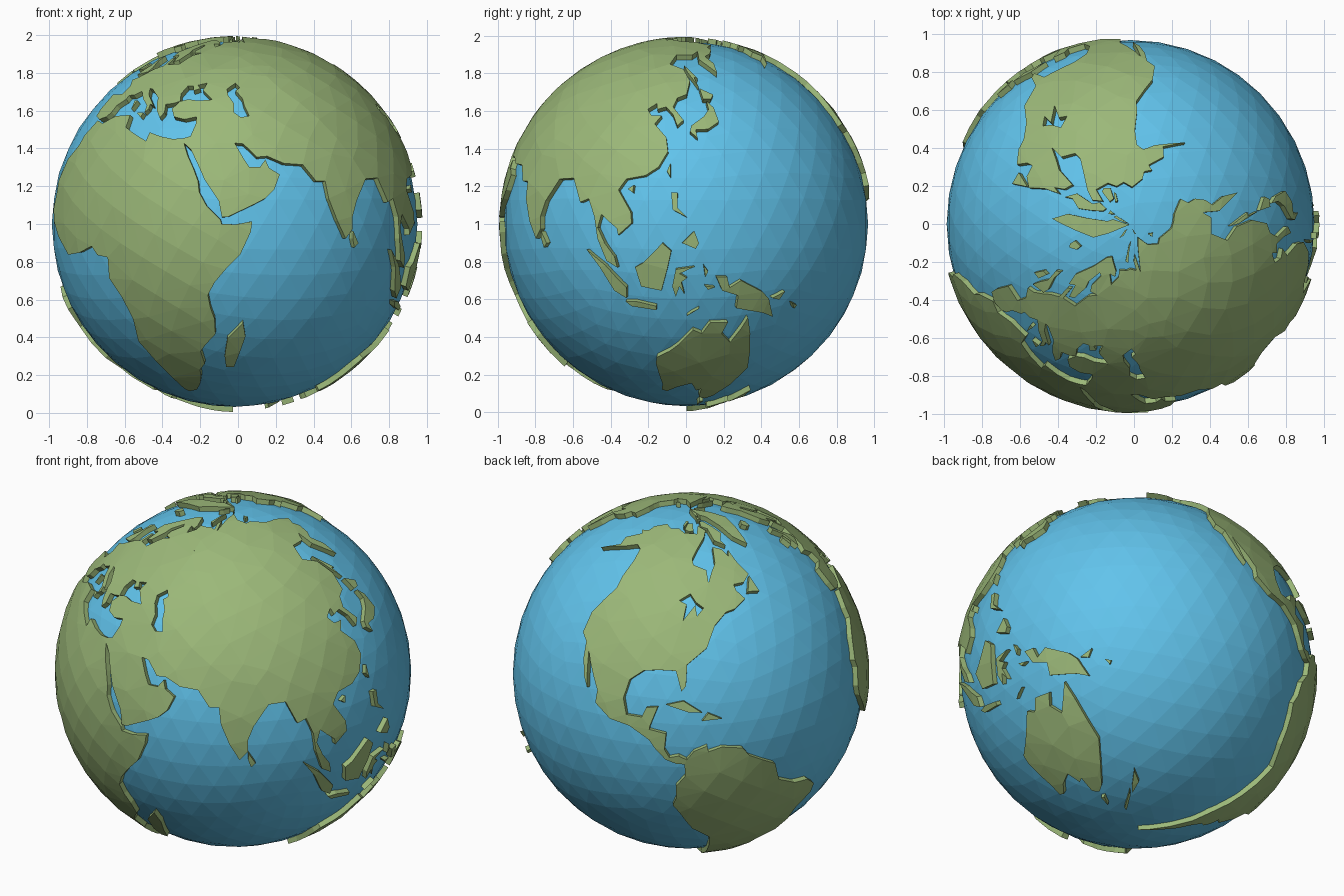
import bpy, math
from mathutils import Vector
from mathutils.geometry import delaunay_2d_cdt

CENTRE = Vector((-0.018, 0, 1.0))
R_SEA, R_LAND, R_IN = 0.968, 0.995, 0.945

def material(name, rgb):
    m = bpy.data.materials.new(name)
    m.diffuse_color = (*rgb, 1)
    return m
GREEN = material("land_green", (0.33, 0.48, 0.19))
BLUE = material("sea_blue", (0.12, 0.55, 0.84))

# Oval world-map projection (one value per 5 degrees of latitude), wrapped round the ball
WIDTH = [1, .9986, .9954, .99, .9822, .973, .96, .9427, .9216, .8962, .8679, .835,
         .7986, .7597, .7186, .6732, .6213, .5722, .5322]
HEIGHT = [0, .062, .124, .186, .248, .31, .372, .434, .4958, .5571, .6176, .6769,
          .7346, .7903, .8435, .8936, .9394, .9761, 1]

def lookup(table, lat):
    i, t = divmod(abs(lat) / 5, 1)
    return table[int(i)] * (1 - t) + table[int(i) + 1] * t

def on_ball(lon, lat):
    a = math.radians(-43 + 1.18 * lookup(WIDTH, lat) * (lon - 10))
    b = 110 * math.copysign(lookup(HEIGHT, lat), lat) - 15.4
    b = math.radians(max(-89.5, min(89.5, b)))
    return Vector((math.sin(a) * math.cos(b), -math.cos(a) * math.cos(b), math.sin(b)))

# Even scatter of points that gives the land its facets
N = 560
SCATTER = []
for k in range(N):
    z = 1 - (2 * k + 1) / N
    r, a = math.sqrt(1 - z * z), k * 2.399963
    SCATTER.append(Vector((r * math.cos(a), r * math.sin(a), z)))

def ring(coords):
    """Coastline on the unit ball with long edges divided."""
    pts = [on_ball(*c) for c in coords]
    out = []
    for p, q in zip(pts, pts[1:] + pts[:1]):
        n = max(1, math.ceil(p.angle(q) / 0.16))
        out += [p.lerp(q, i / n).normalized() for i in range(n)]
    return out

def inside(p, loops):
    hit = False
    for loop in loops:
        for a, b in zip(loop, loop[1:] + loop[:1]):
            if (a.y > p.y) != (b.y > p.y):
                if p.x < a.x + (p.y - a.y) * (b.x - a.x) / (b.y - a.y):
                    hit = not hit
    return hit

def land(name, coords, *holes):
    """Raised plate of land from a longitude/latitude outline."""
    rings = [ring(c) for c in (coords, *holes)]
    n = sum(rings[0], Vector()).normalized()
    e1 = n.orthogonal().normalized()
    e2 = n.cross(e1)
    flat = lambda p: Vector((p.dot(e1), p.dot(e2))) / (1 + p.dot(n))
    loops = [[flat(p) for p in r] for r in rings]
    pts, edges = [], []
    for loop in loops:
        s, m = len(pts), len(loop)
        edges += [(s + i, s + (i + 1) % m) for i in range(m)]
        pts += loop
    coast = sum(rings, [])
    for p in SCATTER:
        if p.dot(n) > -0.3 and min((p - c).length for c in coast) > 0.06:
            if inside(flat(p), loops):
                pts.append(flat(p))
    vs, _, fs, *_ = delaunay_2d_cdt(pts, edges, [], 0, 1e-6)
    ball = []
    for v in vs:
        d = v.length_squared
        ball.append((2 * v.x * e1 + 2 * v.y * e2 + (1 - d) * n) / (1 + d))
    top = []
    for f in fs:
        if inside(sum((vs[i] for i in f), Vector((0, 0))) / 3, loops):
            a, b, c = (ball[i] for i in f)
            top.append(list(f) if (b - a).cross(c - a).dot(a) > 0 else list(f)[::-1])
    m = len(ball)
    sides = {(f[i], f[(i + 1) % 3]) for f in top for i in range(3)}
    faces = top + [[i + m for i in reversed(f)] for f in top]
    faces += [[b, a, a + m, b + m] for a, b in sides if (b, a) not in sides]
    me = bpy.data.meshes.new(name)
    me.from_pydata([p * R_LAND for p in ball] + [p * R_IN for p in ball], [], faces)
    me.materials.append(GREEN)
    ob = bpy.data.objects.new(name, me)
    ob.location = CENTRE
    bpy.context.collection.objects.link(ob)

# Sea
bpy.ops.mesh.primitive_ico_sphere_add(subdivisions=4, radius=R_SEA, location=CENTRE)
sea = bpy.context.object
sea.name = "sea"
sea.data.materials.append(BLUE)

# Continents
land("africa", [(-6, 35.8), (-2, 35), (3, 37), (10, 37.3), (10.5, 34), (15, 32.3), (20, 30.5), (20.5, 32.7),
    (25, 31.6), (29, 31), (32.3, 31.2), (32.6, 30), (34, 27), (35.8, 24), (37.2, 21), (37.5, 18.5), (39.5, 15.3),
    (43, 12.3), (43.3, 11.3), (47, 11.2), (51.3, 11.9), (50.8, 9.5), (48, 4.5), (44, 1), (41, -2), (39, -5),
    (39.5, -8), (40.6, -11), (40.6, -15), (37, -18), (34.8, -20), (35.4, -24), (32.7, -26), (32.2, -28.5),
    (30, -31.5), (26, -34), (20, -34.8), (18.3, -33.5), (17, -29), (14.5, -23), (11.8, -17), (13.6, -11),
    (12, -5.5), (9, -1), (9.7, 3.8), (6, 4.3), (4, 6.3), (-2, 4.8), (-7.7, 4.4), (-13, 8.5), (-16.5, 12),
    (-17.4, 14.7), (-16.3, 19), (-17, 21), (-14.5, 26), (-10, 29.5), (-9.5, 32)])
land("europe", [(-5.5, 36.1), (-9, 37), (-9.4, 39), (-8.8, 43.2), (-2, 43.4), (-1.2, 46), (-4.6, 48.2), (-1.5, 49),
    (2, 51), (4.5, 52.5), (8.5, 53.7), (8.2, 57), (10.5, 57.6), (10.8, 54.2), (19, 54.5), (21.3, 57), (23.5, 58.8),
    (29, 60), (33, 66.6), (38, 64), (44, 66.3), (44, 68.3), (54, 68.5), (60, 69), (58, 58), (51.5, 47), (47.5, 45),
    (47.7, 43), (49.5, 40.5), (41.5, 41.7), (37.5, 44.6), (39, 47), (35, 46.3), (36.3, 45.2), (33.6, 44.5),
    (33, 46), (30.5, 46), (28.5, 43.5), (29, 41.2), (26.5, 40.6), (23.5, 40.3), (24, 38), (22.8, 36.5), (21, 38.3),
    (19.4, 41), (19, 42.3), (14, 45), (12.4, 45.2), (13.8, 43.2), (18.4, 40), (16.8, 40.4), (17, 39), (15.8, 38),
    (15.5, 40), (12, 42), (9, 44.3), (6, 43.1), (3.2, 43), (3, 41.8), (0, 40), (-0.5, 38), (-2, 36.8)])
land("scandinavia", [(29, 60), (23, 60), (21.3, 61.5), (25, 65), (22, 65.6), (17.5, 62), (18.5, 60), (16, 56.3),
    (12.9, 55.5), (10.8, 59), (7, 58), (5, 61), (12, 66), (19, 70), (26, 71), (31, 70), (40, 67.7), (40, 66.3), (33, 66.6)])
land("north_and_east_asia", [(60, 69), (68, 68.5), (67, 71), (72, 73), (73, 68), (80, 72.5), (87, 75), (104, 77.5),
    (113, 74), (128, 72), (140, 72.5), (160, 70), (170, 69.5), (180, 69), (190, 66), (180, 64.5), (178, 62.5),
    (170, 60), (163, 58.5), (162, 55), (157, 51), (156, 57), (163, 61.5), (155, 59.3), (143, 59.3), (135, 54.7),
    (141, 52.5), (140, 48), (135, 43.5), (130.5, 42.3), (127.5, 39.7), (129.3, 36), (126.5, 34.5), (126.5, 37.5),
    (125, 39.7), (121.5, 39), (122, 40.7), (118, 39), (119, 37.2), (122.4, 37.2), (119.3, 35), (122, 31.5),
    (121.5, 28), (118, 24.3), (114, 22.3), (108.5, 21.5), (106, 19), (109, 14), (109, 11.5), (105, 8.8),
    (104.8, 10.3), (102.5, 12), (100.7, 13.5), (99.3, 10.5), (101, 7), (103.4, 4), (104, 1.4), (101, 3), (99, 8),
    (98.5, 13), (97, 17), (94.3, 16.2), (92, 21.7), (87, 21.5), (70, 45), (58, 58)])
land("south_and_west_asia", [(87, 21.5), (82, 16.5), (80, 13), (79.8, 10.2), (77.5, 8), (75, 12), (73, 17),
    (72.8, 21), (70, 21), (67, 24.8), (61.5, 25.1), (57, 26.8), (54, 26.6), (50.5, 29.8), (48, 30), (50, 26.5),
    (51.5, 24.2), (54.5, 24.2), (56.3, 26), (57, 24), (59.8, 22.5), (57.7, 19), (55, 17), (52, 15.7), (45, 12.9),
    (43.4, 12.8), (42.7, 16.5), (39, 21.3), (37, 25), (34.8, 28.5), (32.6, 30), (32.3, 31.2), (34.5, 31.7),
    (36, 35), (36, 36.8), (32, 36.1), (28, 36.8), (26.5, 39), (29, 41.2), (32, 41.8), (36, 41.4), (41.5, 41.7),
    (49.5, 40.5), (49, 38), (51, 36.7), (54, 37), (53, 40), (53, 42), (51, 44.5), (53, 45.5), (51.5, 47),
    (58, 58), (70, 45)])
land("north_america", [(-168, 65.5), (-162, 66.5), (-166, 68.5), (-157, 71.2), (-140, 69.7), (-128, 70.3),
    (-115, 68.5), (-96, 68), (-94, 71.5), (-82, 69), (-86, 66.5), (-93, 62), (-94.5, 59), (-92, 57), (-82.5, 55.2),
    (-80, 51.5), (-79, 54.5), (-77, 57), (-78, 62.3), (-70, 61), (-66, 58.5), (-64.5, 60.3), (-61, 56), (-56, 52),
    (-60, 50.2), (-66, 50.2), (-65, 48.5), (-61, 46), (-66, 44), (-70, 43.5), (-74, 40.5), (-75.6, 35.3),
    (-81, 31.5), (-80, 26.5), (-81, 25.2), (-82.7, 28), (-84, 30), (-89.5, 30), (-94, 29.5), (-97.3, 27),
    (-97.5, 22.5), (-95.5, 18.7), (-91, 18.6), (-90.2, 21), (-87, 21.4), (-88.3, 16.5), (-94, 16.1), (-100, 17),
    (-105.5, 20), (-106, 23), (-112, 29), (-114.7, 31.5), (-109.6, 23), (-112, 25.5), (-115, 29.5), (-117.5, 33.2),
    (-121, 35), (-124, 40), (-124.3, 47.5), (-128, 51), (-133, 56), (-140, 59.8), (-147, 60.8), (-152, 59),
    (-163, 54.7), (-157.5, 58.6), (-165, 61), (-161, 64.5)],
    [(-92, 47), (-88, 48.8), (-84, 46.5), (-80, 45), (-82, 43), (-84, 45.8), (-87, 42), (-88, 46)])
land("central_america", [(-88.3, 16.5), (-88.3, 15.8), (-83.5, 15), (-83.5, 11), (-82, 9), (-79.5, 9.5),
    (-77.3, 8.5), (-77.8, 7.3), (-80, 7.4), (-83, 8.4), (-86, 11), (-88, 13.2), (-94, 16.1)])
land("south_america", [(-77.3, 8.5), (-75.5, 10.7), (-72, 12), (-71.5, 10.5), (-68, 11.5), (-62, 10.7), (-60, 8.5),
    (-52, 5), (-50, 0), (-44, -2.5), (-39, -3), (-35.2, -5.5), (-35, -8.5), (-39, -13), (-39, -17.5), (-41, -22),
    (-48, -25.5), (-49, -28.7), (-53.5, -34), (-58, -34.3), (-57, -36.5), (-58, -38.3), (-62, -39), (-65, -41.5),
    (-65.5, -45), (-68, -49), (-69, -52), (-65.3, -54.8), (-70, -55), (-74, -52.5), (-75.3, -47), (-73, -41.5),
    (-73.5, -37), (-71.5, -32), (-70.3, -24), (-70.3, -18.5), (-76, -14), (-79.5, -7.5), (-81.2, -5), (-80, -2.5),
    (-80, 1), (-77.5, 4), (-77.8, 7.3)])
land("australia", [(113.5, -24), (114, -22), (119, -20), (122, -18), (126, -14), (129, -15), (131, -12), (136.5, -12),
    (135.5, -15), (139.5, -17.5), (141.5, -13.5), (142.5, -10.7), (145.3, -15), (149, -20.5), (153, -25.5),
    (152.5, -32), (150, -37.5), (146.5, -39), (143.5, -38.7), (140.5, -38), (138, -34), (135.5, -34.7),
    (131, -31.5), (124, -33), (118, -35), (115, -34.3), (115.7, -31.5)])
# Arctic and Atlantic islands
land("greenland", [(-44, 60), (-52, 64), (-54, 69), (-58, 75), (-70, 76.5), (-62, 81), (-35, 83.5), (-14, 81.5),
    (-20, 75), (-22, 70.5), (-36, 66), (-42, 62)])
land("baffin_island", [(-65, 62), (-75, 64.5), (-78, 69.5), (-88, 71), (-88, 73.5), (-78, 73), (-68, 70), (-62, 66.5), (-68, 64)])
land("ellesmere_island", [(-62, 82.5), (-75, 78.5), (-80, 76.5), (-90, 77), (-92, 81), (-80, 83)])
land("victoria_island", [(-117, 70), (-107, 69), (-102, 69.5), (-105, 73), (-117, 73)])
land("banks_island", [(-125, 72), (-121, 71.5), (-117, 74), (-124, 74.3)])
land("devon_island", [(-80, 74.7), (-92, 74.7), (-91, 76.5)])
land("iceland", [(-22, 64), (-24, 65.5), (-16, 66.4), (-14, 65), (-18.5, 63.5)])
land("svalbard", [(16, 76.6), (26, 78), (25, 80.3), (12, 79.5)])
land("novaya_zemlya", [(52, 71), (57, 70.7), (60, 74), (68, 76.8), (58, 75.3)])
land("north_siberian_isle", [(95, 79), (105, 78.5), (96, 81)])
land("east_siberian_isle", [(138, 74.5), (150, 74.8), (143, 76)])
land("britain", [(-5, 50), (1.3, 51.2), (1.6, 52.7), (-2, 56), (-3, 58.5), (-5.5, 57.5), (-3, 54.3), (-4.5, 52)])
land("ireland", [(-10, 52), (-6.3, 52.3), (-6, 54.8), (-9, 54.5)])
land("newfoundland", [(-59, 47.6), (-53, 47), (-56, 51.5)])
land("cuba", [(-84.8, 22), (-80, 23), (-74.3, 20.2), (-78, 20.3)])
land("hispaniola", [(-74, 18.2), (-72.5, 20), (-68.5, 18.5)])
land("sicily", [(12.5, 37.9), (15.4, 38), (15, 36.7)])
land("sardinia", [(8.3, 41.5), (9.7, 41.5), (9, 39)])
# Indian Ocean and Pacific islands
land("madagascar", [(49.3, -12), (50.4, -15.7), (47.2, -25), (44, -25), (43.5, -21.5), (44.5, -16.3)])
land("sri_lanka", [(80, 9.7), (81.8, 7), (80.5, 6), (79.8, 8)])
land("sumatra", [(95.4, 5.5), (100.5, 2), (103.5, -1), (106, -3.2), (105.7, -5.8), (102.3, -4), (98.8, 1.5)])
land("java", [(105.3, -6.6), (108.5, -6.6), (114.4, -7.8), (114.4, -8.8), (107, -7.8)])
land("borneo", [(109, 1.5), (111.3, 2.5), (116.8, 7), (119, 5.2), (117.7, 1), (116, -4), (110.3, -3)])
land("sulawesi", [(119, -3), (120, 1), (125, 1.6), (121, 0), (123, -1), (121.5, -2), (122.5, -5), (121, -3), (120, -5.5)])
land("timor", [(123.5, -10.3), (127, -8.4), (125, -9.3)])
land("halmahera", [(127.5, 2), (128.7, 0.5), (128, -0.8)])
land("seram", [(128, -2.9), (130.8, -3.2), (129, -3.8)])
land("new_guinea", [(131, -0.8), (134, -0.8), (135, -3.3), (138, -1.6), (145, -4.3), (147.5, -6), (150.8, -10.5),
    (147, -9.5), (143, -9), (138, -8.3), (137.8, -5.2), (133, -4)])
land("new_britain", [(148.5, -5.8), (152.2, -4.2), (151, -6.2)])
land("solomon_isle", [(156, -7), (158, -7.5), (157.5, -8.4)])
land("luzon", [(120.5, 18.4), (122.2, 18.4), (121.6, 15), (124, 12.7), (120.3, 14.5)])
land("mindanao", [(122, 7), (125.4, 9.7), (126.4, 7), (125.5, 5.7)])
land("taiwan", [(121.5, 25.2), (120.9, 22), (120.2, 23.3)])
land("hainan", [(108.7, 19.2), (110.5, 20.1), (110, 18.4)])
land("honshu", [(130, 33), (131.5, 31.3), (132, 33.5), (136, 33.6), (140.8, 35.6), (142, 39.5), (141, 41.4),
    (139.8, 39), (136.7, 37), (131, 34.5)])
land("hokkaido", [(140.2, 42), (143.2, 42), (145.5, 43.4), (141.8, 45.4)])
land("sakhalin", [(142, 46), (143, 49.3), (144.5, 49), (143, 54.3), (142, 52)])
land("new_zealand_north", [(172.8, -34.5), (178.4, -37.8), (175.5, -41.2), (174, -39)])
land("new_zealand_south", [(172.7, -40.6), (174.2, -41.8), (170.7, -45.8), (168.5, -46.6), (166.6, -45.8)])
land("tasmania", [(144.8, -40.8), (148.2, -40.9), (147, -43.6)])
